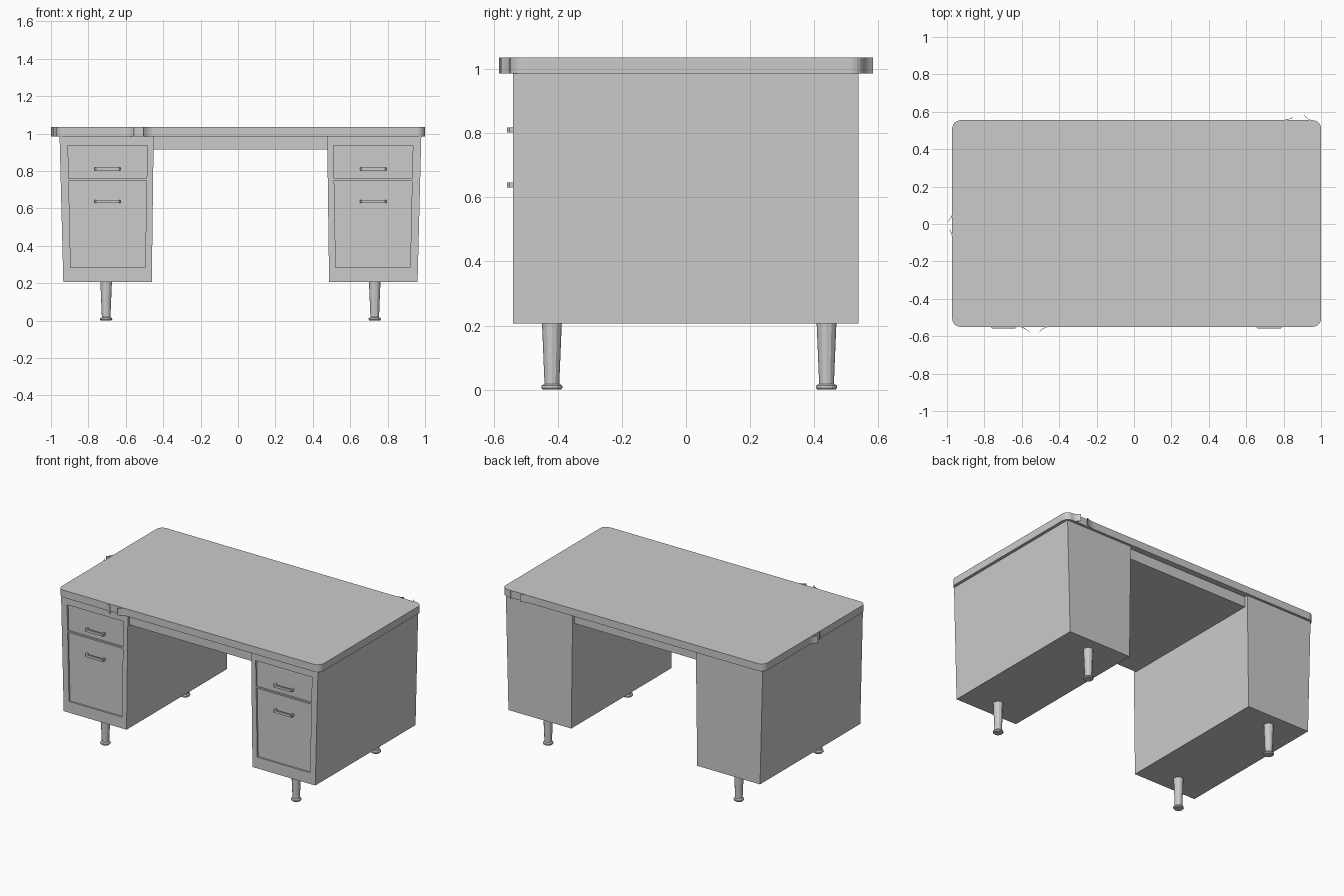
import bpy, bmesh, math

if "Cube" in bpy.data.objects:
    bpy.data.objects.remove(bpy.data.objects["Cube"])

CX = 0.013                      # symmetry plane of the desk body
TOP0, TOP1 = 0.985, 1.035       # tabletop bottom and top
Z0 = 0.207                      # pedestal bottom


def finish(name, bm):
    bmesh.ops.recalc_face_normals(bm, faces=bm.faces[:])
    me = bpy.data.meshes.new(name)
    bm.to_mesh(me)
    bm.free()
    ob = bpy.data.objects.new(name, me)
    bpy.context.collection.objects.link(ob)
    return ob


def add_box(bm, x0, x1, y0, y1, z0, z1):
    r = bmesh.ops.create_cube(bm, size=1)
    for v in r["verts"]:
        v.co = ((x0 + x1) / 2 + v.co.x * (x1 - x0),
                (y0 + y1) / 2 + v.co.y * (y1 - y0),
                (z0 + z1) / 2 + v.co.z * (z1 - z0))
    return r["verts"]


def prism(name, pts, z0, z1):
    """Closed outline in plan, extruded upwards."""
    bm = bmesh.new()
    f = bm.faces.new([bm.verts.new((x, y, z0)) for x, y in pts])
    r = bmesh.ops.extrude_face_region(bm, geom=[f])
    for v in r["geom"]:
        if isinstance(v, bmesh.types.BMVert):
            v.co.z = z1
    return finish(name, bm)


def pedestal(name, s):
    """Tapered cabinet whose front is a grid with two recessed drawer panels."""
    rows = [Z0, 0.283, 0.75, 0.76, 0.937, TOP0]
    top, bottom = (0.967, 0.923, 0.497, 0.464), (0.947, 0.906, 0.511, 0.474)
    yf, yb = -0.54, 0.538
    bm = bmesh.new()
    g = []
    for z in rows:
        t = (z - Z0) / (TOP0 - Z0)
        g.append([bm.verts.new((CX + s * (b + (a - b) * t), yf, z))
                  for a, b in zip(top, bottom)])
    panels = []
    for j in range(5):
        for i in range(3):
            f = bm.faces.new((g[j][i], g[j][i + 1], g[j + 1][i + 1], g[j + 1][i]))
            if i == 1 and j in (1, 3):
                panels.append(f)
    # sides, top, bottom and back
    rim = ([v for v in g[0]] + [r[3] for r in g[1:]]
           + g[5][2::-1] + [r[0] for r in g[4:0:-1]])
    back = [bm.verts.new((v.co.x, yb, v.co.z)) for v in rim]
    for k in range(len(rim)):
        n = (k + 1) % len(rim)
        bm.faces.new((rim[k], rim[n], back[n], back[k]))
    bm.faces.new(back)
    # push the drawer panels in
    r = bmesh.ops.extrude_discrete_faces(bm, faces=panels)
    for f in r["faces"]:
        for v in f.verts:
            v.co.y += 0.012
    return finish(name, bm)


def handle(name, x, z):
    """Bar pull with two posts and angled ends."""
    prof = [(-0.07, -0.527), (-0.07, -0.55), (-0.062, -0.558), (0.062, -0.558),
            (0.07, -0.55), (0.07, -0.527), (0.058, -0.527), (0.058, -0.546),
            (-0.058, -0.546), (-0.058, -0.527)]
    return prism(name, [(x + a, b) for a, b in prof], z - 0.008, z + 0.008)


def leg(name, x, y):
    """Twelve-sided tapered leg with a flared foot."""
    prof = [(0.028, 0), (0.033, 0.006), (0.032, 0.013), (0.023, 0.018), (0.031, Z0 + 0.005)]
    bm = bmesh.new()
    n = 12
    rings = [[bm.verts.new((x + r * math.cos(math.tau * k / n),
                            y + r * math.sin(math.tau * k / n), z)) for k in range(n)]
             for r, z in prof]
    for a, b in zip(rings, rings[1:]):
        for k in range(n):
            m = (k + 1) % n
            bm.faces.new((a[k], a[m], b[m], b[k]))
    bm.faces.new(rings[0])
    bm.faces.new(rings[-1])
    return finish(name, bm)


def peeled_trim(name, a, b, out):
    """Thin curved strip of edging leaving the edge at a and curling out to b."""
    n, thick = 6, 0.003
    inner = []
    for k in range(n + 1):
        t = k / n
        w = t * t            # runs along the edge first, then bends away
        if out == "y":
            inner.append((a[0] + (b[0] - a[0]) * t, a[1] + (b[1] - a[1]) * w))
        else:
            inner.append((a[0] + (b[0] - a[0]) * w, a[1] + (b[1] - a[1]) * t))
    dx, dy = (0, thick) if out == "y" else (thick, 0)
    sx = 1 if a[0] > 0 else -1
    sy = 1 if a[1] > 0 else -1
    outer = [(x - dx * sx, y - dy * sy) for x, y in inner]
    return prism(name, inner + outer[::-1], TOP0, TOP1)


# tabletop with rounded corners
X0, X1, Y0, Y1, R = -0.972, 1.0, -0.55, 0.555, 0.045
outline = []
for cx, cy, start in ((X1 - R, Y1 - R, 0), (X0 + R, Y1 - R, 90),
                      (X0 + R, Y0 + R, 180), (X1 - R, Y0 + R, 270)):
    for k in range(7):
        a = math.radians(start + 15 * k)
        outline.append((cx + R * math.cos(a), cy + R * math.sin(a)))
prism("tabletop", outline, TOP0, TOP1)

# loose ends of the edging on front, back and left
peeled_trim("front_trim_left", (-0.62, -0.55), (-0.555, -0.583), "y")
peeled_trim("front_trim_right", (-0.45, -0.55), (-0.505, -0.577), "y")
peeled_trim("back_trim_left", (0.78, 0.555), (0.85, 0.571), "y")
peeled_trim("back_trim_right", (0.955, 0.555), (0.91, 0.583), "y")
peeled_trim("side_trim_back", (-0.972, 0.06), (-1.0, 0.01), "x")
peeled_trim("side_trim_front", (-0.972, -0.08), (-0.987, -0.03), "x")

# shallow centre section between the pedestals
bm = bmesh.new()
add_box(bm, CX - 0.466, CX + 0.466, -0.52, 0.515, 0.915, TOP0)
finish("centre_apron", bm)

# pedestals with handles and legs
for side, s in (("left", -1), ("right", 1)):
    pedestal(side + "_pedestal", s)
    x = CX + s * 0.718
    handle(side + "_upper_handle", CX + s * 0.71, 0.81)
    handle(side + "_lower_handle", CX + s * 0.71, 0.638)
    leg(side + "_front_leg", x, -0.418)
    leg(side + "_back_leg", x, 0.438)
